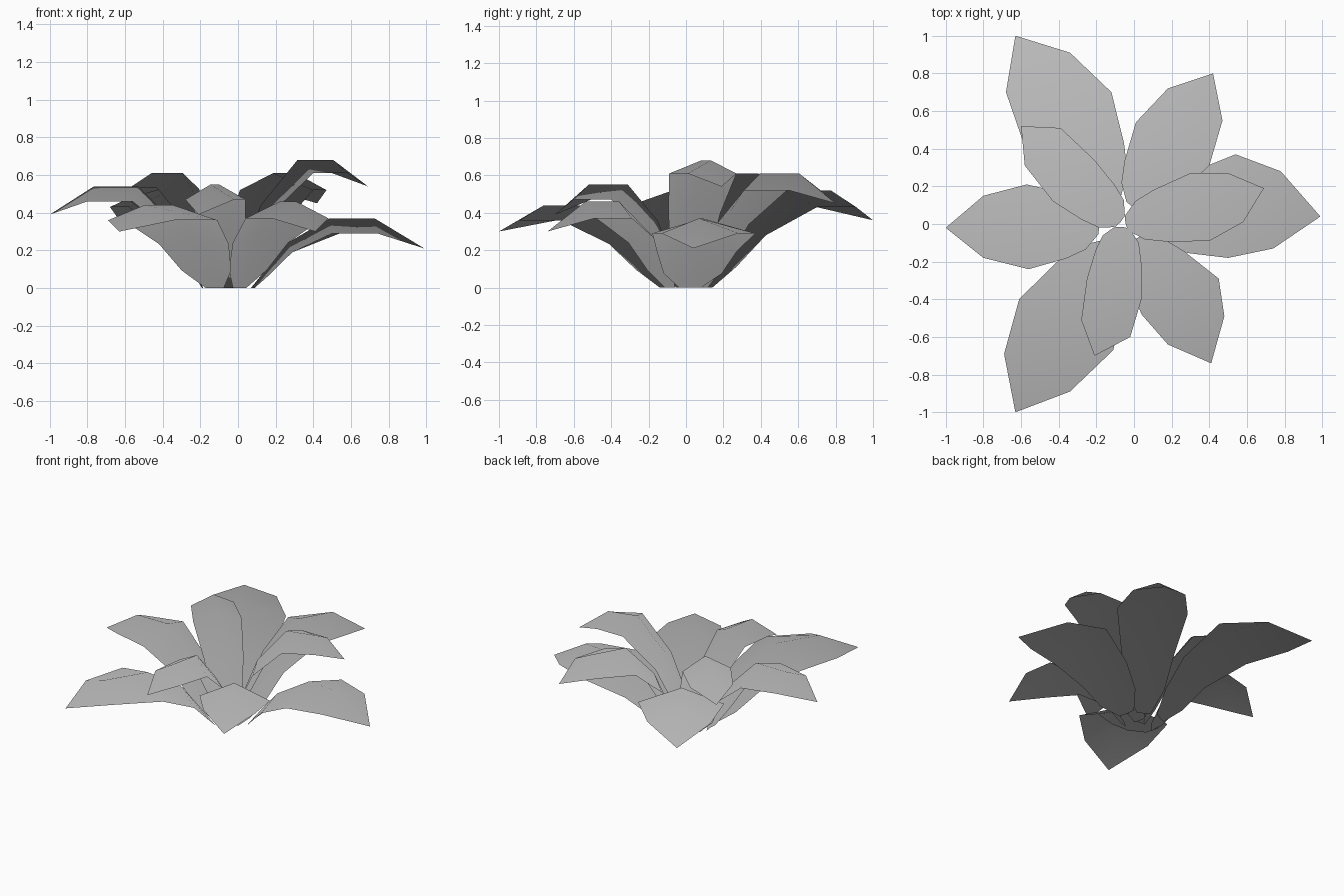
import bpy, bmesh
from mathutils import Vector

if "Cube" in bpy.data.objects:
    bpy.data.objects.remove(bpy.data.objects["Cube"])

grey = bpy.data.materials.new("light grey")
grey.diffuse_color = (0.5, 0.5, 0.5, 1)
grey.use_nodes = True
grey.node_tree.nodes["Principled BSDF"].inputs["Base Color"].default_value = grey.diffuse_color

CENTRE = Vector((-0.06, 0.0, 0.0))


def leaf(name, tip, end_a, end_b, mid_a, mid_b, ridge_z, side_z, tip_z, base_r, base_w):
    """Folded leaf: narrow foot, rising rows, two wide rows and a drooping tip.
    Side a is on the left when looking outwards from the centre."""
    v2 = lambda p, z: Vector((p[0], p[1], z))
    mid_c = (v2(mid_a, 0) + v2(mid_b, 0)) / 2
    end_c = (v2(end_a, 0) + v2(end_b, 0)) / 2
    out = (mid_c - CENTRE).normalized()
    side = Vector((-out.y, out.x, 0))

    # wide rows, with the ridge set slightly inwards
    rows = []
    for a, b, c in ((mid_a, mid_b, mid_c), (end_a, end_b, end_c)):
        ridge = c - out * 0.035
        rows.append([v2(a, side_z), v2(ridge, ridge_z), v2(b, side_z)])

    # base line on the ground
    foot = CENTRE + out * base_r
    base = [foot + side * base_w, foot - out * 0.01, foot - side * base_w]

    # rising row between the base and the first wide row
    rise = []
    for p, q in zip(base, rows[0]):
        r = p.lerp(q, 0.47)
        r.z = q.z * 0.65
        rise.append(r)
    mid = (rise[0] + rise[2]) / 2
    for i in (0, 2):
        rise[i] = mid + (rise[i] - mid) * 1.1

    # low row, below which the leaf narrows to its foot
    low_row = [p.lerp(q, 0.4) for p, q in zip(base, rise)]
    base = [foot + (p - foot) * 0.5 for p in base]

    bm = bmesh.new()
    grid = [[bm.verts.new(p) for p in row] for row in (base, low_row, rise, *rows)]
    point = bm.verts.new(v2(tip, tip_z))
    for low, high in zip(grid, grid[1:]):
        for i in (0, 1):
            bm.faces.new((low[i], low[i + 1], high[i + 1], high[i]))
    for i in (0, 1):
        bm.faces.new((grid[-1][i], grid[-1][i + 1], point))
    for f in bm.faces:
        f.smooth = True
    mesh = bpy.data.meshes.new(name)
    bm.to_mesh(mesh)
    bm.free()
    mesh.materials.append(grey)

    # soft foliage normals: upwards, leaning gently away from the centre
    mesh.normals_split_custom_set_from_vertices(
        [Vector((0.25 * (v.co.x + 0.05), 0.25 * (v.co.y + 0.04), 1)).normalized()
         for v in mesh.vertices])
    obj = bpy.data.objects.new(name, mesh)
    bpy.context.collection.objects.link(obj)


# outer ring of leaves
leaf("outer_leaf_right", (0.99, 0.04), (0.78, 0.28), (0.74, -0.13),
     (0.54, 0.37), (0.50, -0.18), 0.37, 0.29, 0.21, 0.14, 0.12)
leaf("outer_leaf_back_right", (0.42, 0.80), (0.18, 0.72), (0.47, 0.55),
     (0.01, 0.54), (0.40, 0.31), 0.61, 0.52, 0.45, 0.11, 0.09)
leaf("outer_leaf_back_left", (-0.63, 1.0), (-0.68, 0.70), (-0.34, 0.91),
     (-0.58, 0.41), (-0.12, 0.70), 0.52, 0.43, 0.36, 0.13, 0.11)
leaf("outer_leaf_left", (-1.0, -0.02), (-0.80, -0.18), (-0.80, 0.15),
     (-0.56, -0.24), (-0.57, 0.21), 0.54, 0.46, 0.39, 0.13, 0.10)
leaf("outer_leaf_front_left", (-0.63, -1.0), (-0.34, -0.89), (-0.69, -0.69),
     (-0.11, -0.67), (-0.61, -0.40), 0.44, 0.36, 0.30, 0.13, 0.11)
leaf("outer_leaf_front_right", (0.41, -0.74), (0.48, -0.49), (0.18, -0.64),
     (0.45, -0.29), (0.04, -0.48), 0.46, 0.37, 0.30, 0.11, 0.09)

# inner ring of steeper leaves
leaf("inner_leaf_right", (0.69, 0.19), (0.50, 0.27), (0.58, 0.01),
     (0.30, 0.27), (0.40, -0.09), 0.68, 0.61, 0.54, 0.02, 0.08)
leaf("inner_leaf_back", (-0.60, 0.52), (-0.58, 0.31), (-0.39, 0.51),
     (-0.43, 0.12), (-0.21, 0.34), 0.61, 0.53, 0.47, 0.02, 0.08)
leaf("inner_leaf_front", (-0.21, -0.70), (-0.02, -0.60), (-0.28, -0.51),
     (0.04, -0.40), (-0.25, -0.29), 0.55, 0.47, 0.39, 0.02, 0.08)
